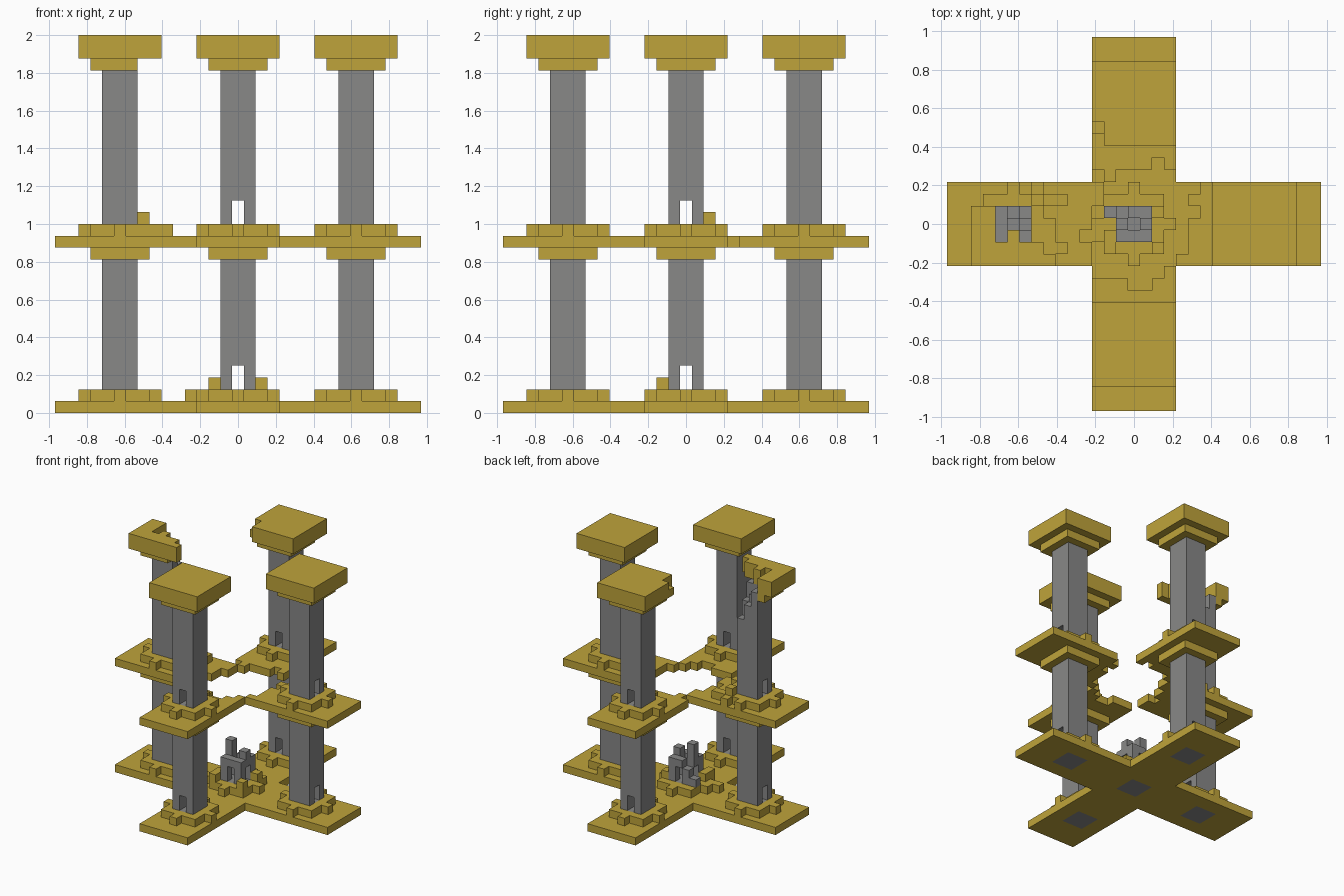
import bpy
import bmesh
from mathutils import Vector

if "Cube" in bpy.data.objects:
    bpy.data.objects.remove(bpy.data.objects["Cube"], do_unlink=True)

U = 1 / 16   # edge of one building block


def material(name, rgb):
    m = bpy.data.materials.new(name)
    m.use_nodes = True
    m.diffuse_color = (*rgb, 1)
    m.node_tree.nodes["Principled BSDF"].inputs["Base Color"].default_value = (*rgb, 1)
    return m


GOLD = material("ochre stone", (0.52, 0.37, 0.043))
GREY = material("grey stone", (0.246, 0.246, 0.243))


def box(x0, x1, y0, y1, z0, z1):
    """All blocks in an inclusive range."""
    return {(x, y, z) for x in range(x0, x1 + 1)
            for y in range(y0, y1 + 1) for z in range(z0, z1 + 1)}


def slab(c, r, z0, z1):
    """Square slab of half width r around a centre."""
    return box(c[0] - r, c[0] + r, c[1] - r, c[1] + r, z0, z1)


def cells(z, *pairs):
    return {(x, y, z) for x, y in pairs}


def plinth(c, z):
    """Square plinth with a step at the middle of each side."""
    return (slab(c, 2, z, z) | box(c[0] - 3, c[0] + 3, c[1], c[1], z, z)
            | box(c[0], c[0], c[1] - 3, c[1] + 3, z, z))


def cross(z):
    return box(-15, 15, -3, 3, z, z) | box(-3, 3, -15, 15, z, z)


parts = {}
FLOORS = (0, 14)
CENTRES = {"right": (-10, 0), "left": (10, 0), "front": (0, -10), "back": (0, 10)}

# Tall pillars with a doorway through them on each floor
shafts = slab((0, 0), 1, 0, 1)
for side, c in CENTRES.items():
    shaft = slab(c, 1, 0, 29)
    shafts |= shaft
    for f in FLOORS:
        if c[0]:
            shaft -= box(c[0] - 1, c[0] + 1, 0, 0, f + 2, f + 3)
        else:
            shaft -= box(0, 0, c[1] - 1, c[1] + 1, f + 2, f + 3)
    parts[side + "_pillar"] = (shaft, GREY)
    for f, floor in zip(FLOORS, ("lower", "upper")):
        parts[f"{side}_{floor}_plinth"] = (plinth(c, f + 1) - shafts, GOLD)
    parts[side + "_middle_capital"] = (slab(c, 2, 13, 13) - shafts, GOLD)
    parts[side + "_top_capital"] = ((slab(c, 2, 29, 29) - shafts) | slab(c, 3, 30, 31), GOLD)

# Collapsed corner of the right pillar and its capital
shaft = parts["right_pillar"][0]
for x, y, top in ((-9, 1, 25), (-10, 1, 27), (-9, 0, 27), (-10, 0, 28)):
    shaft -= box(x, x, y, y, top + 1, 29)
capital = parts["right_top_capital"][0]
capital -= box(-13, -7, 2, 3, 29, 31) | box(-11, -7, -1, 1, 29, 31)
capital -= box(-7, -7, -2, -2, 30, 31) | box(-8, -8, -2, 2, 29, 29)
capital |= box(-10, -10, -1, -1, 30, 31)

# Chipped corner of the back capital
parts["back_top_capital"][0].difference_update(
    box(-3, -3, 7, 7, 30, 31) | cells(31, (-3, 8)))

# Ground floor, and the upper floor with its ragged central hole
parts["ground_platform"] = (cross(0) - shafts, GOLD)
hole = box(-3, 3, -3, 3, 14, 14) - cells(14, (-3, 3), (-3, 2))
hole |= box(-3, 2, -4, -4, 14, 14) | box(0, 1, -5, -5, 14, 14)
hole |= box(4, 4, -2, 3, 14, 14) | cells(14, (5, 1), (5, 3))
hole |= box(-1, 3, 4, 4, 14, 14) | cells(14, (-3, 4), (2, 5), (-4, -1))
parts["upper_platform"] = (cross(14) - hole - shafts, GOLD)

# Rubble fallen beside the broken pillar
parts["upper_rubble"] = (cells(15, (-7, 2), (-6, 2), (-7, -1), (-7, -2), (-6, -2), (-8, 3))
                         | cells(16, (-8, 2)), GOLD)

# Ruined central stump with four doorways
stump = slab((0, 0), 1, 0, 3) - box(-1, 1, 0, 0, 2, 3) - box(0, 0, -1, 1, 2, 3)
for x, y, top in ((-1, 0, 6), (1, 0, 5), (-1, -1, 4), (0, -1, 4), (1, -1, 4),
                  (1, 1, 4), (0, 1, 4)):
    stump |= box(x, x, y, y, 4, top)
stump |= cells(2, (-2, 1))
parts["central_stump"] = (stump, GREY)
parts["central_plinth"] = (plinth((0, 0), 1) - shafts | cells(1, (-4, -1), (-3, -1)), GOLD)
parts["central_rubble"] = (cells(2, (-2, -1), (2, -2), (2, 1), (-2, -2)), GOLD)

# Build each part from its exposed block faces
solid = set().union(*(blocks for blocks, _ in parts.values()))
AXES = [Vector((1, 0, 0)), Vector((0, 1, 0)), Vector((0, 0, 1))]


def build(name, blocks, mat):
    bm = bmesh.new()
    for cell in sorted(blocks):
        mid = Vector(cell) + Vector((0, 0, 0.5))
        for i, axis in enumerate(AXES):
            for s in (-1, 1):
                n = axis * s
                if tuple(int(a + b) for a, b in zip(cell, n)) in solid:
                    continue
                a = AXES[(i + 1) % 3] / 2
                b = AXES[(i + 2) % 3] * s / 2
                ring = (-a - b, a - b, a + b, b - a)
                bm.faces.new([bm.verts.new((mid + n / 2 + p) * U) for p in ring])
    bmesh.ops.remove_doubles(bm, verts=bm.verts, dist=U / 100)
    mesh = bpy.data.meshes.new(name)
    bm.to_mesh(mesh)
    bm.free()
    mesh.materials.append(mat)
    bpy.context.collection.objects.link(bpy.data.objects.new(name, mesh))


for name, (blocks, mat) in parts.items():
    build(name, blocks, mat)
